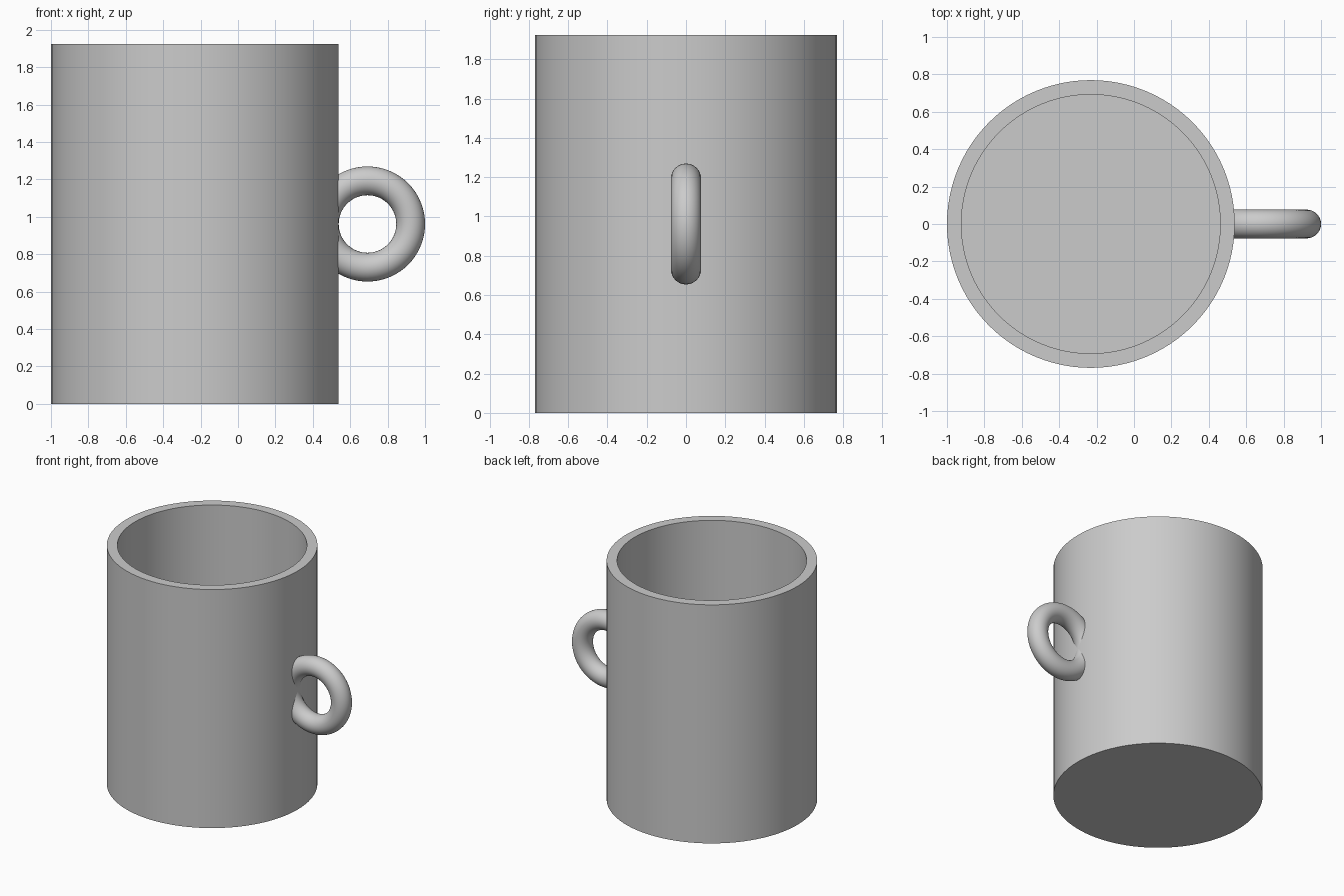
import bpy
import bmesh
from math import cos, sin, pi, radians
from mathutils import Vector, Matrix

cube = bpy.data.objects.get("Cube")
if cube:
    bpy.data.objects.remove(cube, do_unlink=True)

U = 2 / 26                      # wall thickness, the unit of the design
CENTRE_X = -1 + 10 * U          # axis of the cup
HEIGHT = 25 * U

grey = bpy.data.materials.new("light grey")
grey.use_nodes = True
grey.diffuse_color = (0.6, 0.6, 0.6, 1)
grey.node_tree.nodes["Principled BSDF"].inputs["Base Color"].default_value = (0.6, 0.6, 0.6, 1)


def finish(name, bm):
    """Turn a bmesh into a smooth shaded object with sharp rims."""
    bmesh.ops.recalc_face_normals(bm, faces=bm.faces)
    mesh = bpy.data.meshes.new(name)
    bm.to_mesh(mesh)
    bm.free()
    mesh.materials.append(grey)
    obj = bpy.data.objects.new(name, mesh)
    bpy.context.collection.objects.link(obj)
    bpy.ops.object.select_all(action="DESELECT")
    obj.select_set(True)
    bpy.context.view_layer.objects.active = obj
    bpy.ops.object.shade_smooth_by_angle(angle=radians(35))
    return obj


def spin(bm, points, centre, axis, steps, closed):
    """Revolve a profile a full turn about an axis."""
    verts = [bm.verts.new(p) for p in points]
    pairs = list(zip(verts, verts[1:] + verts[:1]))
    edges = [bm.edges.new(p) for p in (pairs if closed else pairs[:-1])]
    bmesh.ops.spin(bm, geom=verts + edges, cent=centre, axis=axis,
                   angle=2 * pi, steps=steps, use_merge=True)
    bmesh.ops.remove_doubles(bm, verts=bm.verts, dist=1e-5)


# Cup body: outer wall, rim, inner wall and floor as one turned profile
bm = bmesh.new()
profile = [(0, 0), (10 * U, 0), (10 * U, HEIGHT), (9 * U, HEIGHT), (9 * U, U), (0, U)]
spin(bm, [(CENTRE_X + r, 0, z) for r, z in profile],
     (CENTRE_X, 0, 0), (0, 0, 1), 96, False)
finish("cup_body", bm)

# Ring handle: a torus cut off inside the thickness of the wall
bm = bmesh.new()
ring_centre = Vector((CENTRE_X + 12 * U, 0, HEIGHT / 2))
sides = 32
circle = [ring_centre + Vector((3 * U + U * cos(a), U * sin(a), 0))
          for a in (2 * pi * i / sides for i in range(sides))]
spin(bm, circle, ring_centre, (0, 1, 0), 72, True)
bmesh.ops.bisect_plane(bm, geom=bm.verts[:] + bm.edges[:] + bm.faces[:],
                       plane_co=(CENTRE_X + 9.4 * U, 0, 0), plane_no=(1, 0, 0),
                       clear_inner=True)
bmesh.ops.holes_fill(bm, edges=[e for e in bm.edges if e.is_boundary], sides=0)
finish("ring_handle", bm)
